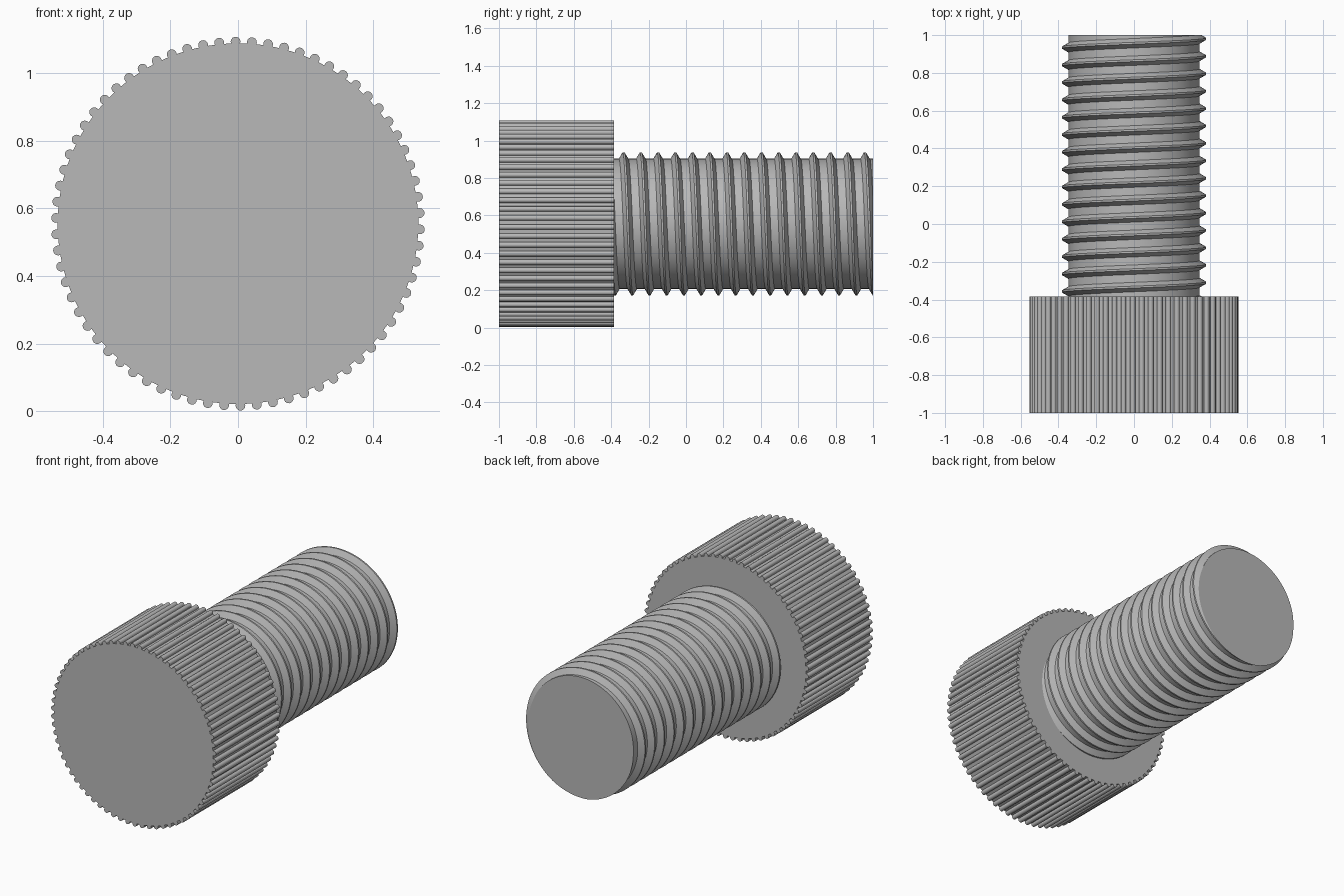
import bpy
import bmesh
from math import sin, cos, pi, tau, radians

if "Cube" in bpy.data.objects:
    bpy.data.objects.remove(bpy.data.objects["Cube"], do_unlink=True)

AXIS_Z = 0.555
HEAD_FRONT, HEAD_BACK, SHAFT_END = -1.0, -0.385, 1.0

# Material
steel = bpy.data.materials.new("grey steel")
steel.use_nodes = True
GREY = (0.48, 0.48, 0.48, 1)
steel.diffuse_color = GREY
steel.node_tree.nodes["Principled BSDF"].inputs["Base Color"].default_value = GREY


def finish(bm, name):
    bmesh.ops.recalc_face_normals(bm, faces=bm.faces)
    mesh = bpy.data.meshes.new(name)
    bm.to_mesh(mesh)
    bm.free()
    mesh.materials.append(steel)
    obj = bpy.data.objects.new(name, mesh)
    bpy.context.collection.objects.link(obj)
    bpy.ops.object.select_all(action="DESELECT")
    obj.select_set(True)
    bpy.context.view_layer.objects.active = obj
    bpy.ops.object.shade_smooth_by_angle(angle=radians(30))


# Knurled head: a ring of round ribs, extruded along the bolt axis
def knurled_head(ribs=70, ring=0.5385, rib_radius=0.0145, steps=9):
    bm = bmesh.new()
    outline = []
    for i in range(ribs):
        a = tau * i / ribs - radians(1.8)
        for s in range(steps + 1):
            b = a + radians(110) * (2 * s / steps - 1)
            outline.append(bm.verts.new((
                ring * cos(a) + rib_radius * cos(b), HEAD_FRONT,
                AXIS_Z + ring * sin(a) + rib_radius * sin(b))))
    face = bm.faces.new(outline)
    ext = bmesh.ops.extrude_face_region(bm, geom=[face], use_keep_orig=True)
    moved = [v for v in ext["geom"] if isinstance(v, bmesh.types.BMVert)]
    bmesh.ops.translate(bm, verts=moved, vec=(0, HEAD_BACK - HEAD_FRONT, 0))
    finish(bm, "knurled_head")


# Threaded shaft: a helical profile trimmed flat at both ends
def threaded_shaft(pitch=0.0922, root=0.348, crest=0.382, phase=0.957, cols=96):
    half_tip, half_base = 0.005, 0.025
    profile = [(-half_base, root), (-half_tip, crest),
               (half_tip, crest), (half_base, root)]

    def radius(offset):
        d = abs((offset + pitch / 2) % pitch - pitch / 2)
        t = (half_base - d) / (half_base - half_tip)
        return root + (crest - root) * min(1, max(0, t))

    bm = bmesh.new()
    found = {}

    def vertex(col, y, r):
        key = (col % cols, round(y, 5))
        if key not in found:
            a = tau * col / cols
            found[key] = bm.verts.new((r * sin(a), y, AXIS_Z + r * cos(a)))
        return found[key]

    columns = []
    for c in range(cols + 1):
        start = phase + pitch * c / cols
        column = []
        for turn in range(-18, 4):
            for dy, r in profile:
                y = start + turn * pitch + dy
                trimmed = min(SHAFT_END, max(HEAD_BACK, y))
                if trimmed != y:
                    r = radius(trimmed - start)
                column.append(vertex(c, trimmed, r))
        columns.append(column)

    for left, right in zip(columns, columns[1:]):
        for i in range(len(left) - 1):
            corners = (left[i], right[i], right[i + 1], left[i + 1])
            corners = list(dict.fromkeys(corners))
            if len(corners) > 2:
                bm.faces.new(corners)

    # Flat end faces
    for y in (HEAD_BACK, SHAFT_END):
        bm.faces.new([found[(c, round(y, 5))] for c in range(cols)])
    finish(bm, "threaded_shaft")


knurled_head()
threaded_shaft()
